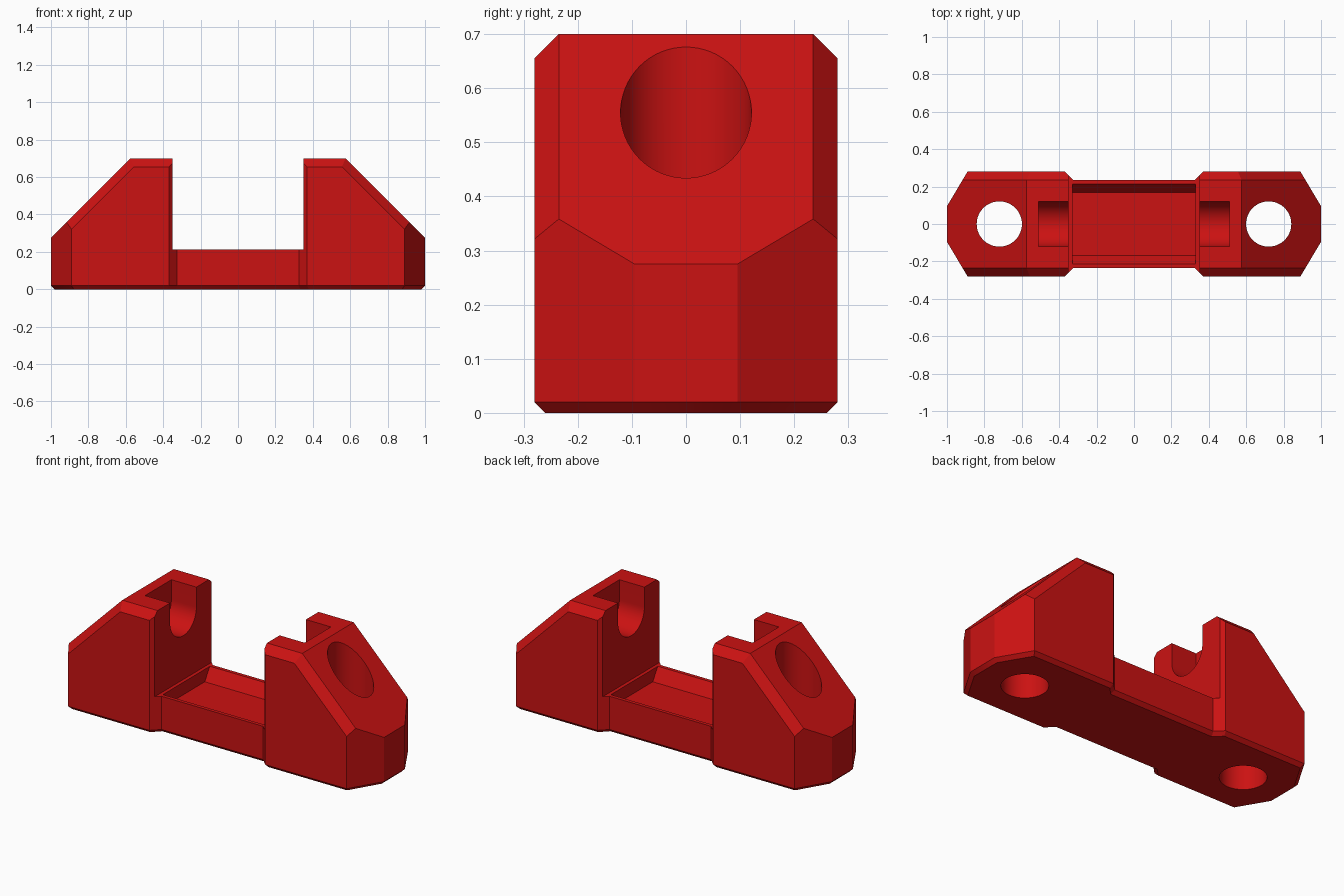
import bpy, bmesh, math
from mathutils import Vector, Matrix

if "Cube" in bpy.data.objects:
    bpy.data.objects.remove(bpy.data.objects["Cube"])

red = bpy.data.materials.new("deep red")
red.diffuse_color = (0.6, 0.006, 0.006, 1)
red.use_nodes = True
red.node_tree.nodes["Principled BSDF"].inputs["Base Color"].default_value = red.diffuse_color

HALF_Y, NECK_Y, TOP, STEP, NOTCH = 0.28, 0.235, 0.70, 0.212, 0.35
CH, FOOT = 0.045, 0.02


def add_object(name, bm):
    bmesh.ops.recalc_face_normals(bm, faces=bm.faces)
    me = bpy.data.meshes.new(name)
    bm.to_mesh(me)
    bm.free()
    me.materials.append(red)
    ob = bpy.data.objects.new(name, me)
    bpy.context.collection.objects.link(ob)
    return ob


def box(name, lo, hi, planes=()):
    """Box trimmed by planes given as (point, outward normal)."""
    bm = bmesh.new()
    bmesh.ops.create_cube(bm, size=1)
    for v in bm.verts:
        v.co = [(a + b) / 2 + c * (b - a) for a, b, c in zip(lo, hi, v.co)]
    for co, no in planes:
        cut = bmesh.ops.bisect_plane(bm, geom=bm.verts[:] + bm.edges[:] + bm.faces[:], dist=1e-6,
                                     plane_co=co, plane_no=no, clear_outer=True)
        edges = [e for e in cut["geom_cut"] if isinstance(e, bmesh.types.BMEdge)]
        if edges:
            bmesh.ops.contextual_create(bm, geom=edges)
    return add_object(name, bm)


def cylinder(name, centre, radius, depth, rot=Matrix()):
    bm = bmesh.new()
    bmesh.ops.create_cone(bm, cap_ends=True, segments=64, radius1=radius, radius2=radius,
                          depth=depth, matrix=Matrix.Translation(centre) @ rot)
    return add_object(name, bm)


def combine(target, tool, operation):
    mod = target.modifiers.new(operation.lower(), 'BOOLEAN')
    mod.operation, mod.solver, mod.object = operation, 'EXACT', tool
    bpy.context.view_layer.objects.active = target
    bpy.ops.object.modifier_apply(modifier=mod.name)
    bpy.data.objects.remove(tool, do_unlink=True)


def end_block(s):
    """Sloped end block with clipped corners and chamfered edges; s is the x side."""
    walls = [(Vector((s, 0, 0)), Vector((s, 0, 0)))]
    planes = []
    slope = Vector((s, 0, 1)).normalized()
    planes.append((Vector((s * 0.575, 0, TOP)), slope))
    for t in (-1, 1):
        side = Vector((0, t, 0))
        walls.append((Vector((0, t * HALF_Y, 0)), side))
        # clipped outer corner and inner shoulder chamfer
        walls.append((Vector((s * 0.89, t * HALF_Y, 0)), Vector((s * 0.185, t * 0.11, 0)).normalized()))
        walls.append((Vector((s * 0.37, t * HALF_Y, 0)), Vector((-s, t, 0)).normalized()))
        # chamfers along the top and along the slope
        planes.append((Vector((0, t * (HALF_Y - CH), TOP)), side + Vector((0, 0, 1))))
        planes.append((Vector((s * 0.575, t * (HALF_Y - CH), TOP)), side + slope))
    planes += walls
    # chamfer around the foot
    planes += [(co - no * FOOT, no - Vector((0, 0, 1))) for co, no in walls]
    x0, x1 = sorted((s * 0.30, s * 1.0))
    return box("end_block", (x0, -HALF_Y, 0), (x1, HALF_Y, TOP), planes)


# bridge between the two ends, with a chamfered foot
feet = [(Vector((0, t * (NECK_Y - FOOT), 0)), Vector((0, t, -1))) for t in (-1, 1)]
body = box("bracket_body", (-0.5, -NECK_Y, 0), (0.5, NECK_Y, STEP), feet)
for s in (-1, 1):
    combine(body, end_block(s), 'UNION')

# open notch between the ends
combine(body, box("notch", (-NOTCH, -0.5, STEP), (NOTCH, 0.5, 1)), 'DIFFERENCE')

# shallow pocket with slanted long walls
slants = [(Vector((0, t * 0.168, 0.14)), Vector((0, t * 0.07, -0.045))) for t in (-1, 1)]
combine(body, box("pocket", (-0.33, -0.225, 0.14), (0.33, 0.225, 0.227), slants), 'DIFFERENCE')

for s in (-1, 1):
    # vertical bolt hole
    combine(body, cylinder("bolt_hole", (s * 0.72, 0, 0.4), 0.121, 2), 'DIFFERENCE')
    # round-bottomed axle slot, open at the top
    slot = cylinder("axle_slot", (s * 0.41, 0, 0.585), 0.12, 0.20, Matrix.Rotation(math.pi / 2, 4, 'Y'))
    x0, x1 = sorted((s * 0.31, s * 0.51))
    combine(slot, box("slot_top", (x0, -0.12, 0.585), (x1, 0.12, 0.9)), 'UNION')
    combine(body, slot, 'DIFFERENCE')

bpy.ops.object.select_all(action='DESELECT')
body.select_set(True)
bpy.context.view_layer.objects.active = body
bpy.ops.object.shade_smooth_by_angle(angle=math.radians(25))
